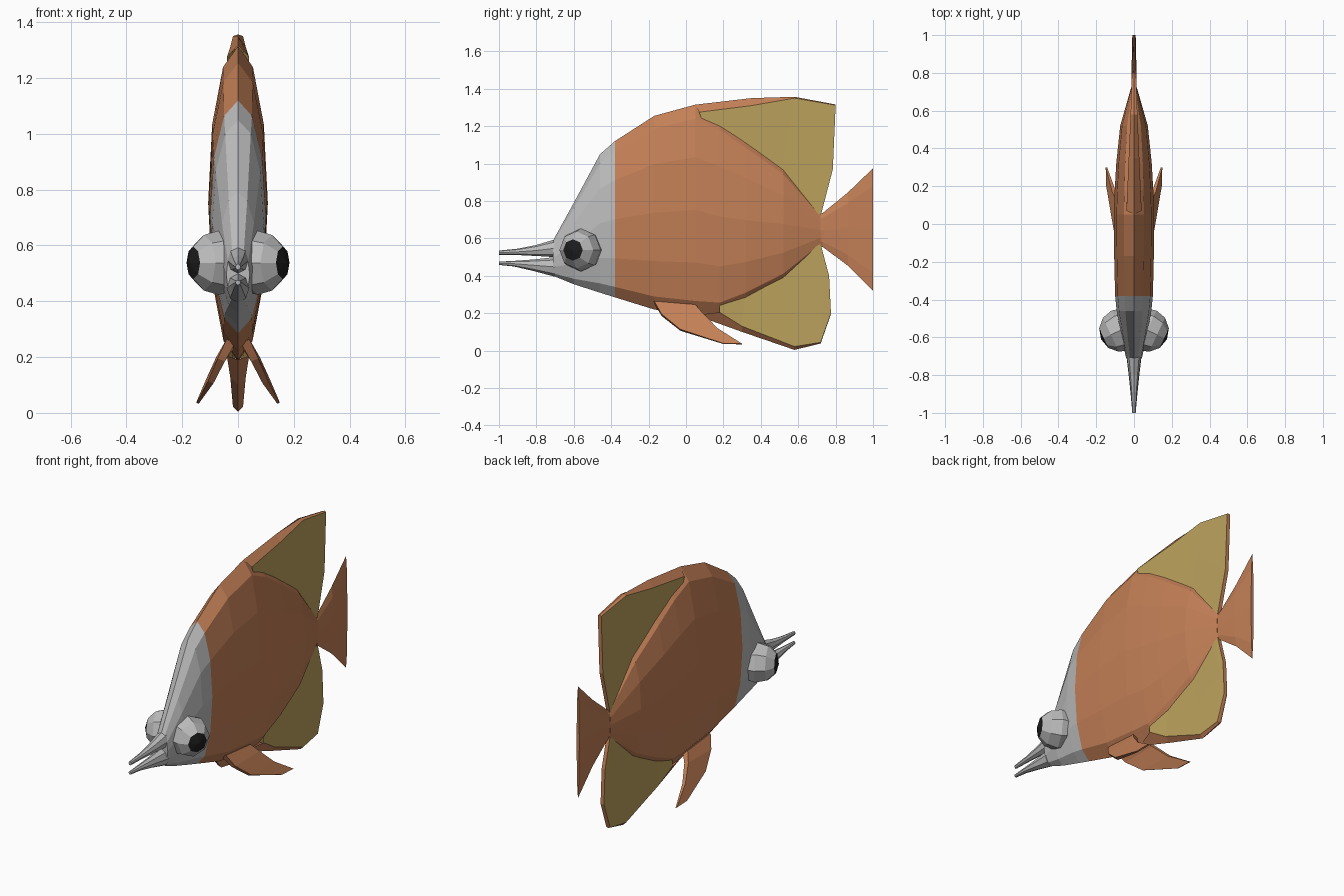
import bpy, bmesh, math
from mathutils import Vector, Matrix

if "Cube" in bpy.data.objects:
    bpy.data.objects.remove(bpy.data.objects["Cube"])


def material(name, rgb):
    m = bpy.data.materials.new(name)
    m.diffuse_color = (*rgb, 1)
    m.use_nodes = True
    m.node_tree.nodes["Principled BSDF"].inputs["Base Color"].default_value = m.diffuse_color
    return m


ORANGE = material("orange", (0.55, 0.215, 0.095))
GREY = material("grey", (0.50, 0.50, 0.50))
YELLOW = material("yellow", (0.50, 0.36, 0.11))
BLACK = material("black", (0.012, 0.012, 0.012))


def finish(bm, name, mats):
    bmesh.ops.recalc_face_normals(bm, faces=bm.faces)
    me = bpy.data.meshes.new(name)
    bm.to_mesh(me)
    bm.free()
    for m in mats:
        me.materials.append(m)
    ob = bpy.data.objects.new(name, me)
    bpy.context.collection.objects.link(ob)
    return ob


def loft(name, stations, mats, sides=12, rule=None):
    """Elliptical rings along y; each station is (y, bottom, top, half width)."""
    bm = bmesh.new()
    rings = []
    for y, lo, hi, w in stations:
        rings.append([bm.verts.new((w * math.sin(2 * math.pi * i / sides), y,
                                    (lo + hi) / 2 + (hi - lo) / 2 * math.cos(2 * math.pi * i / sides)))
                      for i in range(sides)])
    for a, b in zip(rings, rings[1:]):
        for i in range(sides):
            j = (i + 1) % sides
            bm.faces.new((a[i], a[j], b[j], b[i]))
    bm.faces.new(rings[0])
    bm.faces.new(rings[-1])
    if rule:
        for f in bm.faces:
            f.material_index = rule(f.calc_center_median())
    return finish(bm, name, mats)


# Body with grey head
loft("body", [(-0.71, 0.40, 0.59, 0.042), (-0.60, 0.355, 0.79, 0.066),
              (-0.46, 0.31, 1.05, 0.092), (-0.38, 0.285, 1.12, 0.100),
              (-0.17, 0.22, 1.255, 0.105), (0.05, 0.19, 1.315, 0.107),
              (0.18, 0.185, 1.25, 0.102), (0.32, 0.25, 1.145, 0.094),
              (0.52, 0.37, 0.985, 0.073), (0.72, 0.56, 0.73, 0.016)],
     [ORANGE, GREY], 12, lambda c: 1 if c.y < -0.38 else 0)

# Tail fin
loft("tail_fin", [(0.70, 0.56, 0.73, 0.016), (0.73, 0.555, 0.735, 0.014),
                  (0.865, 0.455, 0.845, 0.012), (1.0, 0.32, 0.975, 0.009)], [ORANGE], 8)

# Thin jaws
loft("upper_jaw", [(-1.0, 0.512, 0.535, 0.009), (-0.90, 0.511, 0.545, 0.016),
                   (-0.80, 0.506, 0.565, 0.026), (-0.70, 0.50, 0.595, 0.038)], [GREY], 8)
loft("lower_jaw", [(-1.0, 0.458, 0.476, 0.009), (-0.92, 0.450, 0.480, 0.016),
                   (-0.82, 0.427, 0.487, 0.026), (-0.70, 0.395, 0.50, 0.040)], [GREY], 8)


def ray_fin(name, columns):
    """Yellow slab with an orange rim; column = base, middle, edge, ridge, half width."""
    bm = bmesh.new()
    cols = []
    for *pts, w in columns:
        right = [bm.verts.new((w, *p)) for p in pts[:3]]
        left = [bm.verts.new((-w, *p)) for p in pts[:3]]
        cols.append(right + [bm.verts.new((0, *pts[3]))] + left[::-1])
    for a, b in zip(cols, cols[1:]):
        for i in range(6):
            f = bm.faces.new((a[i], a[i + 1], b[i + 1], b[i]))
            f.material_index = 1 if i in (2, 3) else 0
    # trailing edge
    e = cols[-1]
    for quad in ((e[0], e[1], e[5], e[6]), (e[1], e[2], e[4], e[5]), (e[2], e[3], e[4])):
        bm.faces.new(quad).material_index = 1
    return finish(bm, name, [YELLOW, ORANGE])


# Dorsal and anal fins
ray_fin("dorsal_fin", [
    ((0.08, 1.22), (0.08, 1.25), (0.07, 1.275), (0.05, 1.315), 0.040),
    ((0.30, 1.08), (0.33, 1.20), (0.35, 1.31), (0.35, 1.35), 0.028),
    ((0.50, 0.93), (0.55, 1.15), (0.58, 1.350), (0.58, 1.357), 0.018),
    ((0.72, 0.72), (0.785, 0.97), (0.80, 1.312), (0.80, 1.316), 0.011)])
ray_fin("anal_fin", [
    ((0.18, 0.25), (0.18, 0.23), (0.18, 0.205), (0.05, 0.19), 0.040),
    ((0.32, 0.32), (0.31, 0.23), (0.30, 0.13), (0.30, 0.10), 0.028),
    ((0.52, 0.43), (0.56, 0.23), (0.58, 0.022), (0.58, 0.004), 0.018),
    ((0.70, 0.56), (0.745, 0.32), (0.72, 0.044), (0.72, 0.038), 0.013),
    ((0.72, 0.57), (0.765, 0.40), (0.775, 0.20), (0.775, 0.195), 0.011)])

# Paired belly fins
FRONT = [(0.025, -0.17, 0.258), (0.06, -0.13, 0.19), (0.098, -0.03, 0.11), (0.143, 0.20, 0.037)]
BACK = [(0.03, 0.05, 0.24), (0.065, 0.09, 0.195), (0.105, 0.17, 0.115), (0.146, 0.30, 0.035)]
for side, s in (("right", 1), ("left", -1)):
    bm = bmesh.new()
    thick = [0.016, 0.013, 0.010, 0.004]
    rings = []
    for f, b, t in zip(FRONT, BACK, thick):
        rings.append([bm.verts.new((s * (p[0] + k * t), p[1], p[2] + k * t * 0.4))
                      for p, k in ((f, 1), (b, 1), (b, -1), (f, -1))])
    for a, b in zip(rings, rings[1:]):
        for i in range(4):
            j = (i + 1) % 4
            bm.faces.new((a[i], a[j], b[j], b[i]))
    bm.faces.new(rings[0])
    bm.faces.new(rings[-1])
    finish(bm, side + "_belly_fin", [ORANGE])

    # Bulging eye, with the pole cap as pupil
    axis = Vector((s * math.cos(math.radians(25)), -math.sin(math.radians(25)), 0))
    bm = bmesh.new()
    bmesh.ops.create_uvsphere(bm, u_segments=8, v_segments=6, radius=0.115)
    for f in bm.faces:
        f.material_index = 1 if f.calc_center_median().z > 0.097 else 0
    turn = axis.to_track_quat('Z', 'Y').to_matrix().to_4x4()
    bm.transform(Matrix.Translation((s * 0.07, -0.562, 0.538)) @ turn)
    finish(bm, side + "_eye", [GREY, BLACK])
